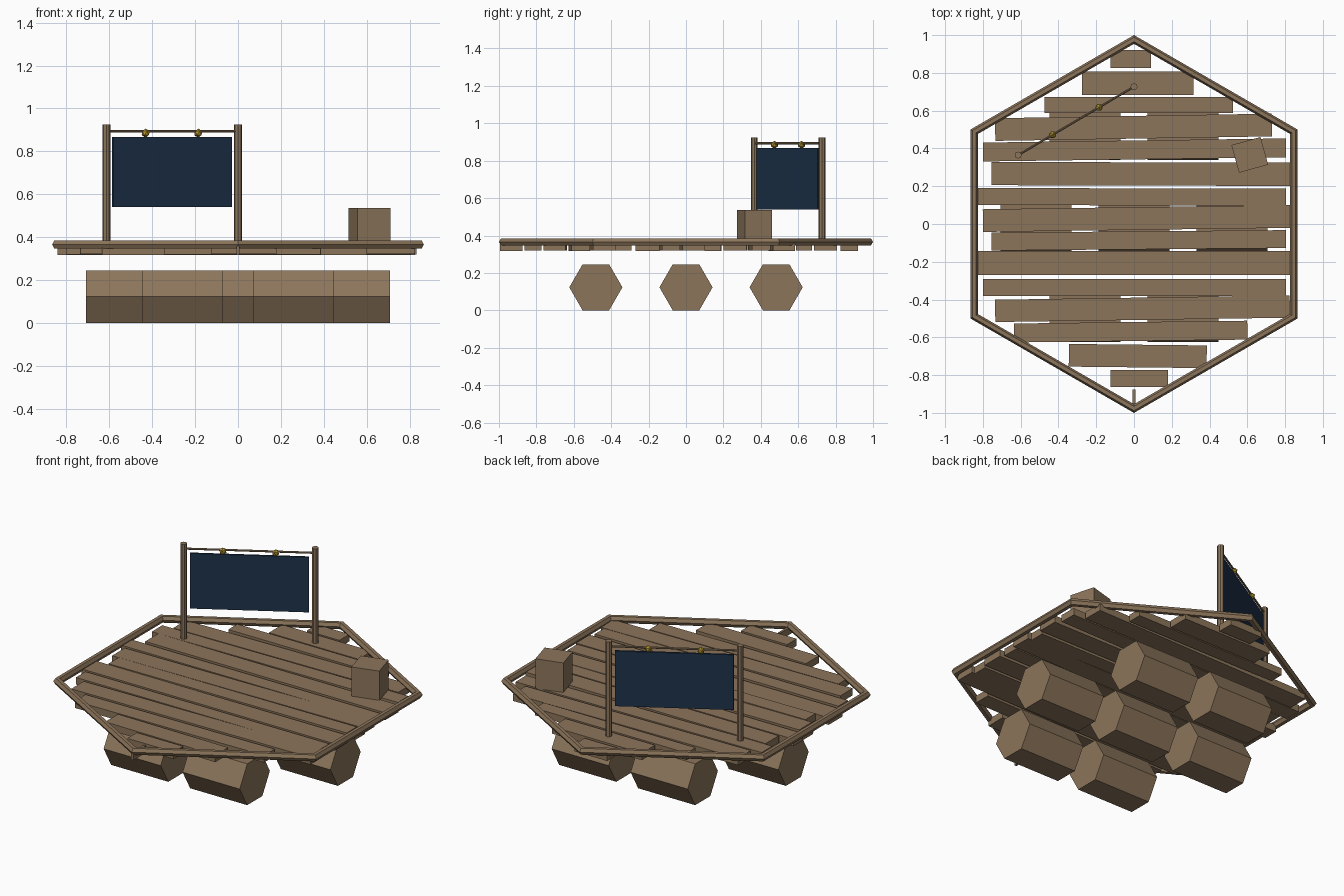
import bpy, bmesh, math
from mathutils import Matrix, Vector

if "Cube" in bpy.data.objects:
    bpy.data.objects.remove(bpy.data.objects["Cube"])


def material(name, rgb):
    m = bpy.data.materials.new(name)
    m.diffuse_color = (*rgb, 1)
    m.use_nodes = True
    m.node_tree.nodes["Principled BSDF"].inputs["Base Color"].default_value = m.diffuse_color
    return m


WOOD = material("weathered wood", (0.262, 0.178, 0.104))
NAVY = material("navy cloth", (0.012, 0.032, 0.070))
GOLD = material("dull gold", (0.42, 0.28, 0.025))


def finish(name, bm, mat):
    bmesh.ops.recalc_face_normals(bm, faces=bm.faces)
    me = bpy.data.meshes.new(name)
    bm.to_mesh(me)
    bm.free()
    me.materials.append(mat)
    ob = bpy.data.objects.new(name, me)
    bpy.context.collection.objects.link(ob)
    return ob


def box(name, centre, size, angle=0, mat=WOOD):
    bm = bmesh.new()
    bmesh.ops.create_cube(bm, size=1, matrix=Matrix.Translation(centre)
                          @ Matrix.Rotation(angle, 4, 'Z') @ Matrix.Diagonal((*size, 1)))
    return finish(name, bm, mat)


def rod(name, a, b, r, sides, mat=WOOD, spin=0):
    a, b = Vector(a), Vector(b)
    d = b - a
    bm = bmesh.new()
    bmesh.ops.create_cone(bm, cap_ends=True, segments=sides, radius1=r, radius2=r, depth=d.length,
                          matrix=Matrix.Translation((a + b) / 2)
                          @ d.to_track_quat('Z', 'Y').to_matrix().to_4x4()
                          @ Matrix.Rotation(spin, 4, 'Z'))
    return finish(name, bm, mat)


# Hexagonal float barrels in three staggered rows (2-3-2)
def barrel(name, x, y):
    bm = bmesh.new()
    half, r = 0.188, 0.142
    rings = [[bm.verts.new((x + s * half, y + r * math.cos(k * math.pi / 3),
                            0.123 + r * math.sin(k * math.pi / 3))) for k in range(6)]
             for s in (-1, 1)]
    for k in range(6):
        j = (k + 1) % 6
        bm.faces.new((rings[0][k], rings[0][j], rings[1][j], rings[1][k]))
    for ring in rings:
        bm.faces.new(ring)
    finish(name, bm, WOOD)


for y, xs in ((-0.482, (-0.26, 0.26)), (0, (-0.52, 0, 0.52)), (0.482, (-0.26, 0.26))):
    for i, x in enumerate(xs):
        barrel("float_barrel", x, y)

# Deck planks: left x, right x, left centre y, right centre y, width
PLANKS = [
    (-.125, .09, .873, .873, .095), (-.275, .315, .746, .746, .125),
    (-.475, .525, .630, .630, .085), (-.735, .73, .500, .524, .12),
    (-.80, .805, .381, .403, .10), (-.755, .83, .267, .263, .123),
    (-.84, .805, .145, .143, .09), (-.80, .83, .018, .040, .12),
    (-.755, .805, -.093, -.080, .095), (-.84, .825, -.207, -.207, .128),
    (-.80, .805, -.336, -.336, .09), (-.735, .825, -.460, -.437, .118),
    (-.635, .60, -.577, -.562, .10), (-.345, .385, -.695, -.703, .12),
    (-.125, .18, -.818, -.818, .09)]
for i, (xl, xr, yl, yr, w) in enumerate(PLANKS):
    z = 0.340 + 0.002 * (i % 3 - 1)
    box("deck_plank", ((xl + xr) / 2, (yl + yr) / 2, z),
        (math.hypot(xr - xl, yr - yl), w, 0.042), math.atan2(yr - yl, xr - xl))
# Sliver of a plank in the front corner
box("corner_sliver", (0, -0.935, 0.339), (0.014, 0.12, 0.042))

# Rim: six-sided section swept round a hexagon with mitred corners
bm = bmesh.new()
rings = []
for k in range(6):
    a = math.pi / 2 + k * math.pi / 3
    ring = []
    for j in range(6):
        t = j * math.pi / 3
        rad = 0.977 + 0.020 * math.cos(t) / math.cos(math.pi / 6)
        ring.append(bm.verts.new((rad * math.cos(a), rad * math.sin(a), 0.366 + 0.022 * math.sin(t))))
    rings.append(ring)
for k in range(6):
    p, q = rings[k], rings[(k + 1) % 6]
    for j in range(6):
        n = (j + 1) % 6
        bm.faces.new((p[j], p[n], q[n], q[j]))
finish("deck_rim", bm, WOOD)

# Sign: two posts, a thin crossbar, hanging cloth and gold knots
A, B = Vector((-0.613, 0.365, 0)), Vector((0, 0.727, 0))
for p in (A, B):
    rod("sign_post", (p.x, p.y, 0.355), (p.x, p.y, 0.925), 0.0185, 8)
up = Vector((0, 0, 0.893))
rod("sign_crossbar", A + up, B + up, 0.006, 8)
mid, d = (A + B) / 2, B - A
box("sign_cloth", (mid.x, mid.y, 0.704), (d.length * 0.902, 0.012, 0.328),
    math.atan2(d.y, d.x), NAVY)
for t in (0.298, 0.698):
    bm = bmesh.new()
    bmesh.ops.create_icosphere(bm, subdivisions=1, radius=0.021,
                               matrix=Matrix.Translation(A + d * t + Vector((0, 0, 0.885))))
    finish("gold_knot", bm, GOLD)

# Crate on the deck
box("crate", (0.613, 0.366, 0.4485), (0.16, 0.152, 0.177), math.radians(15.5))
